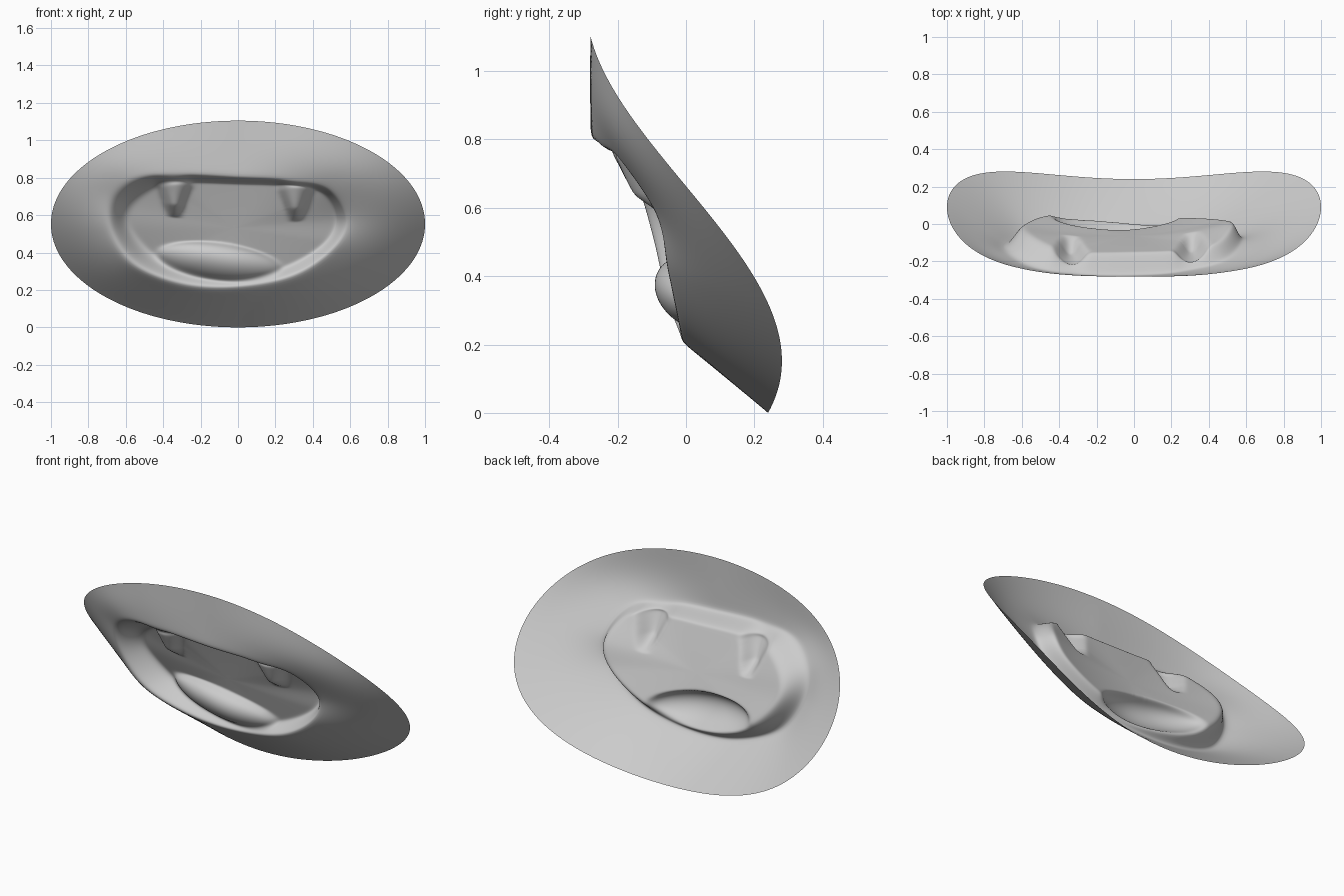
import bpy, bmesh, math
from mathutils import Vector

if "Cube" in bpy.data.objects:
    bpy.data.objects.remove(bpy.data.objects["Cube"])

SEG = 300

# Control loops, counter-clockwise from the right corner: x, y, z
lip_pts = [(.585, -.09, .58), (.49, -.195, .74), (.25, -.258, .79), (0, -.278, .805),
           (-.3, -.272, .82), (-.54, -.235, .80), (-.68, -.155, .69), (-.685, -.105, .52),
           (-.56, -.065, .335), (-.3, -.025, .23), (0, -.017, .215), (.3, -.03, .275), (.51, -.06, .42)]
floor_pts = [(.52, .0, .58), (.44, -.10, .72), (.25, -.14, .755), (0, -.15, .765),
             (-.28, -.15, .77), (-.43, -.12, .745), (-.56, -.05, .65), (-.575, .0, .54),
             (-.45, .05, .39), (-.25, .045, .30), (0, .03, .27), (.26, .035, .33), (.46, .025, .45)]


def loop(points, t):
    """Closed Catmull-Rom curve, t in 0..1."""
    n = len(points)
    i = int(t * n) % n
    f = t * n - int(t * n)
    a, b, c, d = (Vector(points[(i + k) % n]) for k in (-1, 0, 1, 2))
    return 0.5 * (2 * b + (c - a) * f + (2 * a - 5 * b + 4 * c - d) * f * f
                  + (3 * b - a - 3 * c + d) * f ** 3)


def rim(p):
    """Curved elliptical outer edge in the direction of a lip point."""
    a = math.atan2((p.z - .55) / .30, p.x / .62)
    s = math.sin(a)
    return Vector((math.cos(a), .09 - .434 * s - .11 * s * s + .174 * s ** 3, .5525 + .5525 * s))


def tongue(x, z):
    u = (x + .10) / .33
    v = (z - .348 + .04 * u) / .10
    r = u * u + v * v
    return .095 * (1 - r) ** .6 if r < 1 else 0


def fang(x, z, cx, tip):
    h = (z - tip) / .165
    if h <= 0:
        return 0
    w = .025 + .065 * min(h, 1)
    k = 1 - ((x - cx) / w) ** 2
    return .075 * k ** .8 * min(1, h * 2.5) ** .7 if k > 0 else 0


def smooth(f):
    return f * f * (3 - 2 * f)


def floor_plane(z):
    return -.06 - .37 * (z - .53)


bm = bmesh.new()
centre = Vector((-.02, floor_plane(.53), .53))
columns = []
for j in range(SEG):
    lip = loop(lip_pts, j / SEG)
    inner = loop(floor_pts, j / SEG)
    edge = rim(lip)
    col = []
    # Outer skin from rim to lip
    for i in range(18):
        f = i / 18
        p = edge.lerp(lip, f)
        p.y -= (.025 if edge.x > 0 else .01) * math.sin(math.pi * f) * abs(edge.x)
        col.append(p)
    # Lip rolling in to the mouth cavity
    for i in range(12):
        f = i / 12
        p = lip.lerp(inner, f)
        p.y = lip.y + (inner.y - lip.y) * smooth(f)
        col.append(p)
    # Sloping mouth floor
    for i in range(50):
        f = i / 50
        p = inner.lerp(centre, f)
        p.y = floor_plane(p.z) + (inner.y - floor_plane(inner.z)) * (1 - f) ** 2
        col.append(p)
    # Tongue and fangs raised from the cavity
    for i, p in enumerate(col):
        if i > 20:
            fade = min(1, (i - 20) / 10)
            p.y -= fade * max(tongue(p.x, p.z), fang(p.x, p.z, -.34, .59),
                              fang(p.x, p.z, .31, .57))
    columns.append([bm.verts.new(p) for p in col])

tip = bm.verts.new(centre)
for j in range(SEG):
    a, b = columns[j], columns[(j + 1) % SEG]
    for i in range(len(a) - 1):
        bm.faces.new((a[i], b[i], b[i + 1], a[i + 1]))
    bm.faces.new((a[-1], b[-1], tip))

# Soften everything except the outer edge
inside = [v for c in columns for v in c[1:]]
for _ in range(8):
    bmesh.ops.smooth_vert(bm, verts=inside, factor=.5,
                          use_axis_x=True, use_axis_y=True, use_axis_z=True)

mesh = bpy.data.meshes.new("fanged_mouth")
bm.to_mesh(mesh)
bm.free()
mouth = bpy.data.objects.new("fanged_mouth", mesh)
bpy.context.collection.objects.link(mouth)
for poly in mesh.polygons:
    poly.use_smooth = True
